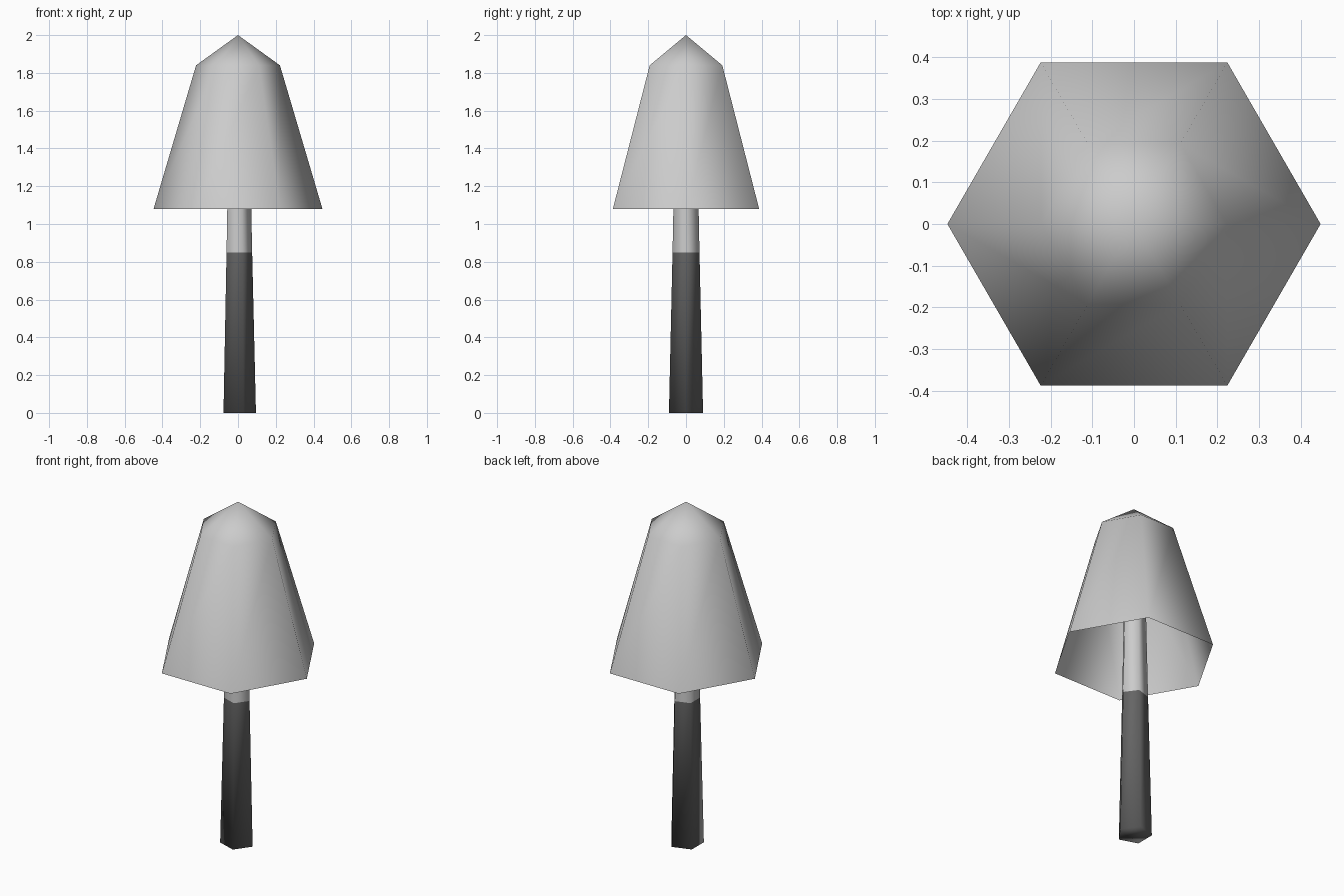
import bpy, bmesh
from math import cos, sin, tau

cube = bpy.data.objects.get("Cube")
if cube:
    bpy.data.objects.remove(cube, do_unlink=True)


def material(name, grey):
    mat = bpy.data.materials.new(name)
    mat.use_nodes = True
    colour = (grey, grey, grey, 1)
    mat.diffuse_color = colour
    mat.node_tree.nodes["Principled BSDF"].inputs["Base Color"].default_value = colour
    return mat


def loft(name, sides, profile, materials, close_bottom):
    """Stack polygon rings from (radius, height) pairs; zero radius makes a tip."""
    bm = bmesh.new()
    rings = []
    for radius, z in profile:
        count = sides if radius else 1
        rings.append([bm.verts.new((radius * cos(tau * i / sides),
                                    radius * sin(tau * i / sides), z))
                      for i in range(count)])
    for low, high in zip(rings, rings[1:]):
        for i in range(sides):
            j = (i + 1) % sides
            if len(high) == 1:
                bm.faces.new((low[i], low[j], high[0]))
            else:
                bm.faces.new((low[i], low[j], high[j], high[i]))
    if close_bottom:
        bm.faces.new(rings[0][::-1])
    for face in bm.faces:
        face.smooth = True
    mesh = bpy.data.meshes.new(name)
    bm.to_mesh(mesh)
    bm.free()
    for mat in materials:
        mesh.materials.append(mat)
    obj = bpy.data.objects.new(name, mesh)
    bpy.context.collection.objects.link(obj)
    return obj


pale = material("pale grey", 0.6)
dark = material("dark grey", 0.13)

# Hollow six-sided cap, open underneath
loft("cap", 6, [(0.447, 1.08), (0.222, 1.84), (0, 2.0)], [pale], False)

# Tapered five-sided stem reaching up inside the cap
stem = loft("stem", 5, [(0.095, 0), (0.075, 0.85), (0.055, 1.8)], [pale, dark], True)

# Dark lower stem, pale above
for face in stem.data.polygons:
    face.material_index = 1 if face.center.z < 0.85 else 0
